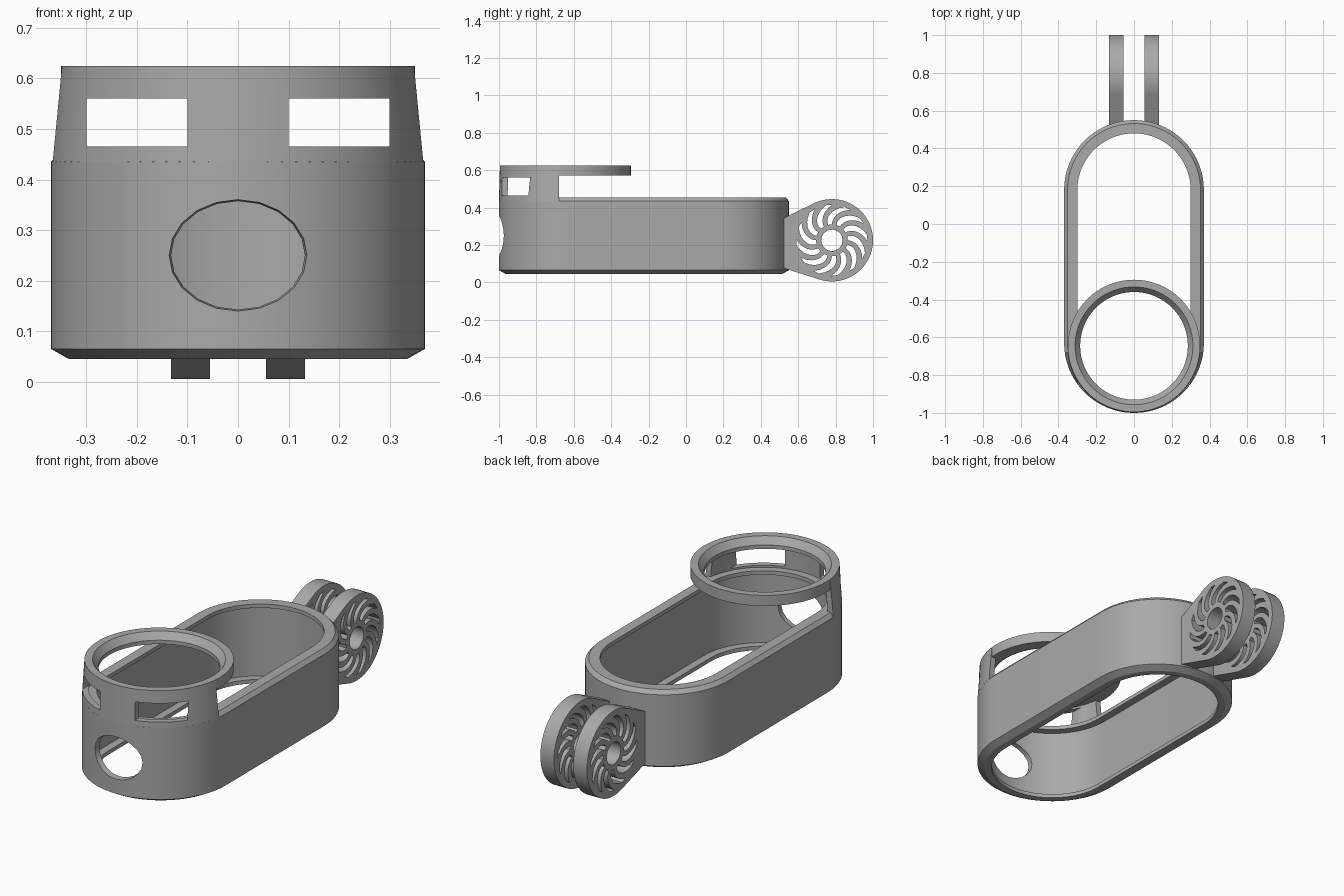
import bpy, bmesh
from math import sin, cos, pi, asin, atan2, acos, hypot, radians

cube = bpy.data.objects.get("Cube")
if cube:
    bpy.data.objects.remove(cube, do_unlink=True)

grey = bpy.data.materials.new("plain grey")
grey.use_nodes = True
GREY = (0.4, 0.4, 0.4, 1)
grey.diffuse_color = GREY
grey.node_tree.nodes["Principled BSDF"].inputs["Base Color"].default_value = GREY

FRONT_Y, BACK_Y, RING_Y = -0.63, 0.18, -0.645
SEG = 40


def select(ob):
    bpy.ops.object.select_all(action='DESELECT')
    ob.select_set(True)
    bpy.context.view_layer.objects.active = ob


def finish(ob):
    select(ob)
    bpy.ops.object.shade_smooth_by_angle(angle=radians(25))


def loft(name, loops, around=True):
    """Closed tube of loops; open-ended loops get flat end caps."""
    bm = bmesh.new()
    rows = [[bm.verts.new(p) for p in loop] for loop in loops]
    n = len(rows[0])
    for a, b in zip(rows, rows[1:] + rows[:1]):
        for i in range(n if around else n - 1):
            j = (i + 1) % n
            bm.faces.new((a[i], a[j], b[j], b[i]))
    if not around:
        bm.faces.new([r[0] for r in rows])
        bm.faces.new([r[-1] for r in rows])
    bmesh.ops.recalc_face_normals(bm, faces=bm.faces)
    me = bpy.data.meshes.new(name)
    bm.to_mesh(me)
    bm.free()
    ob = bpy.data.objects.new(name, me)
    bpy.context.collection.objects.link(ob)
    me.materials.append(grey)
    return ob


def arc(r, cy, z, a, b, n=SEG):
    return [(r * cos(a + (b - a) * i / n), cy + r * sin(a + (b - a) * i / n), z)
            for i in range(n + 1)]


def stadium(r, z):
    return arc(r, BACK_Y, z, 0, pi) + arc(r, FRONT_Y, z, pi, 2 * pi)


def cut(ob, cutter):
    mod = ob.modifiers.new("cut", 'BOOLEAN')
    mod.operation, mod.solver, mod.object = 'DIFFERENCE', 'EXACT', cutter
    select(ob)
    bpy.ops.object.modifier_apply(modifier=mod.name)
    bpy.data.objects.remove(cutter, do_unlink=True)


# Long hollow body with inward lips at top and bottom
body = loft("body_shell", [stadium(r, z) for r, z in (
    (0.30, 0.045), (0.335, 0.045), (0.37, 0.065), (0.37, 0.435), (0.352, 0.455),
    (0.30, 0.455), (0.30, 0.435), (0.34, 0.435), (0.34, 0.065), (0.30, 0.065))])

# Oval opening in the nose, slightly narrowing inward
bpy.ops.mesh.primitive_cone_add(vertices=20, radius1=0.127, radius2=0.147, depth=0.16,
                                location=(0, -0.98, 0.25), rotation=(pi / 2, 0, 0))
hole = bpy.context.object
hole.scale = (1, 0.79, 1)
cut(body, hole)
finish(body)


# Raised front wall, cut flat at the back
def wall_loop(r, z, cy):
    a = asin((cy + 0.68) / r)
    return arc(r, cy, z, pi + a, 2 * pi - a)


wall = loft("front_wall", [wall_loop(*p) for p in (
    (0.37, 0.435, FRONT_Y), (0.35, 0.624, RING_Y),
    (0.32, 0.624, RING_Y), (0.34, 0.435, FRONT_Y))], around=False)
for x in (-0.2, 0.2):
    bpy.ops.mesh.primitive_cube_add(size=1, location=(x, -0.9, 0.5125))
    window = bpy.context.object
    window.scale = (0.2, 0.4, 0.095)
    cut(wall, window)
finish(wall)

# Top ring with a sloped inner face
ring = loft("top_ring", [arc(r, RING_Y, z, 0, 2 * pi, 80)[:-1] for r, z in (
    (0.35, 0.57), (0.35, 0.625), (0.312, 0.625), (0.285, 0.59), (0.285, 0.57))])
finish(ring)


# Rear hinge discs: outline tangent to a wedge, hub hole and swirling slots
def polar(r, a):
    return (r * cos(a), r * sin(a))


def tangent(x, y, side, r=0.22):
    return atan2(y, x) - side * acos(r / hypot(x, y))


def disc_outlines():
    top, low = (-0.255, 0.12), (-0.255, -0.15)
    a, b = tangent(*low, -1), tangent(*top, 1)
    yield [low] + [polar(0.22, a + (b - a) * i / 56) for i in range(57)] + [top]
    yield [polar(0.057, 2 * pi * i / 32) for i in range(32)]
    for k in range(12):
        base = 2 * pi * k / 12
        edges = []
        for start, sweep in ((0.0, 0.42), (0.24, 0.7)):
            edges.append([polar(0.085 + 0.105 * t, base + start - sweep * t ** 1.6 * 1.3
                                + (start and 0.3 * t))
                          for t in (i / 8 for i in range(9))])
        yield edges[0] + edges[1][::-1]


for name, x in (("left_hinge_disc", 0.094), ("right_hinge_disc", -0.094)):
    cu = bpy.data.curves.new(name, 'CURVE')
    cu.dimensions, cu.fill_mode, cu.extrude = '2D', 'BOTH', 0.039
    for pts in disc_outlines():
        sp = cu.splines.new('POLY')
        sp.points.add(len(pts) - 1)
        for p, (u, v) in zip(sp.points, pts):
            p.co = (u, v, 0, 1)
        sp.use_cyclic_u = True
    ob = bpy.data.objects.new(name, cu)
    bpy.context.collection.objects.link(ob)
    ob.location, ob.rotation_euler = (x, 0.78, 0.225), (pi / 2, 0, pi / 2)
    cu.materials.append(grey)
    select(ob)
    bpy.ops.object.convert(target='MESH')
    finish(bpy.context.object)
